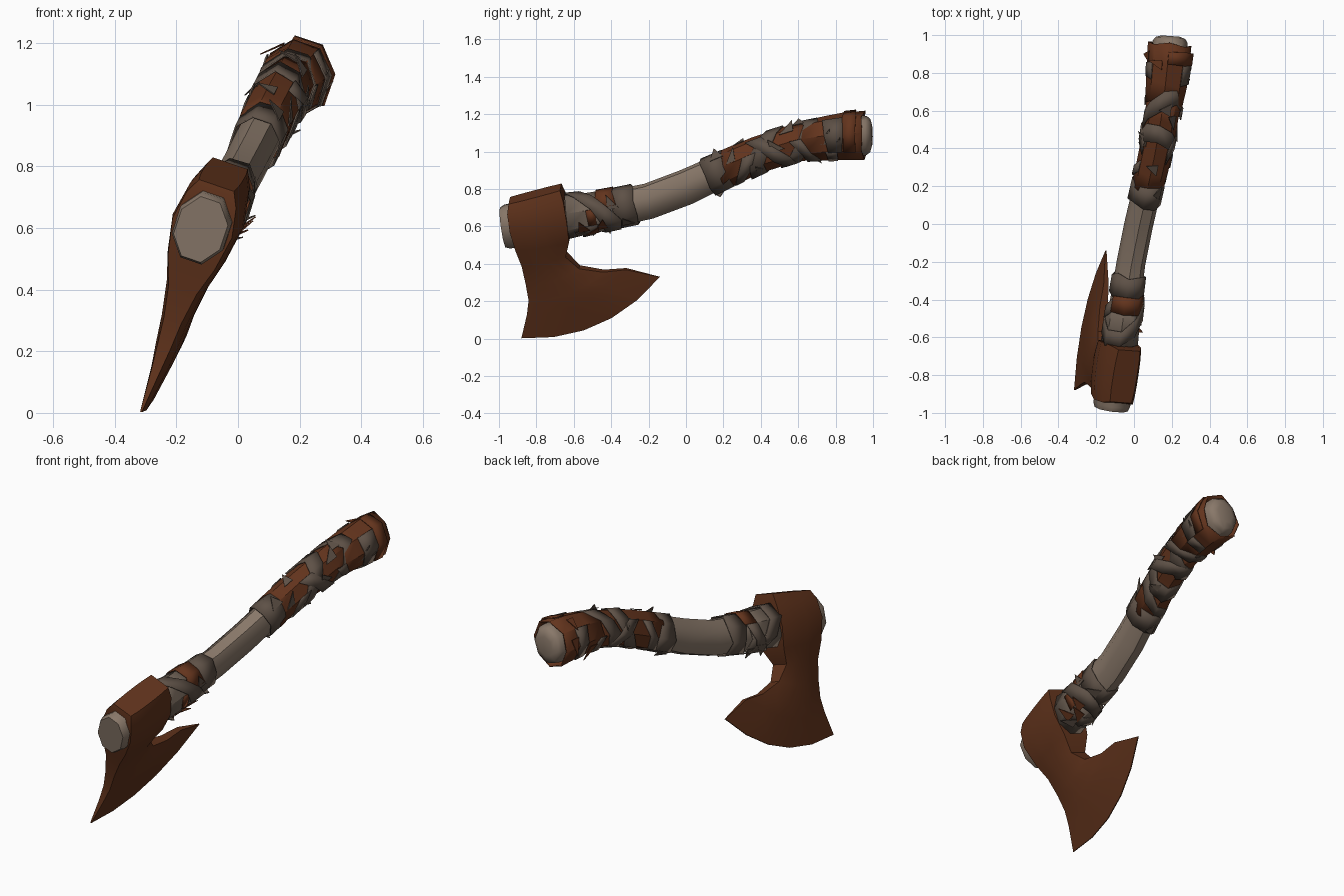
import bpy, bmesh, math, random
from mathutils import Vector

random.seed(4)
if "Cube" in bpy.data.objects:
    bpy.data.objects.remove(bpy.data.objects["Cube"], do_unlink=True)


def material(name, rgb):
    m = bpy.data.materials.new(name)
    m.use_nodes = True
    m.diffuse_color = (*rgb, 1)
    m.node_tree.nodes["Principled BSDF"].inputs["Base Color"].default_value = (*rgb, 1)
    return m


WOOD = material("weathered wood", (0.25, 0.188, 0.142))
RUST = material("rusty iron", (0.115, 0.032, 0.011))
LEATHER = material("brown leather", (0.125, 0.034, 0.012))
CLOTH = material("grey cloth", (0.112, 0.082, 0.062))
PALE = material("pale cloth", (0.165, 0.125, 0.095))

# The axe is symmetric about a leaning plane
NORMAL = Vector((1, -0.075, -0.34)).normalized()


def place(y, z, a):
    return Vector((-0.25 + 0.34 * z + 0.075 * y, y, z)) + NORMAL * a


# Handle centre line: y, z, half height, half width
SPINE = [(-1.0, 0.592, 0.118, 0.096), (-0.65, 0.65, 0.108, 0.088), (-0.45, 0.683, 0.095, 0.08),
         (-0.2, 0.735, 0.095, 0.073), (0, 0.81, 0.095, 0.073), (0.15, 0.88, 0.09, 0.073),
         (0.4, 0.99, 0.083, 0.073), (0.6, 1.053, 0.083, 0.078), (0.8, 1.08, 0.096, 0.09),
         (0.92, 1.085, 0.105, 0.095), (1.0, 1.087, 0.105, 0.093)]


def sample(y):
    for p, q in zip(SPINE, SPINE[1:]):
        if y <= q[0] or q is SPINE[-1]:
            t = (y - p[0]) / (q[0] - p[0])
            return [p[i] + (q[i] - p[i]) * t for i in range(1, 4)]


def on_handle(y, ang, off=0.0, scale=1.0):
    z, ru, ra = sample(y)
    d = Vector((0.12, sample(y + 0.06)[0] - sample(y - 0.06)[0])).normalized()
    r = ((ru + off) * math.sin(ang)) * scale
    return place(y - d.y * r, z + d.x * r, (ra + off) * math.cos(ang) * scale)


SIDES = 8


def angle(i):
    return (i + 0.5) * math.tau / SIDES


def finish(name, bm, mat, smooth=30, thick=0.0):
    bmesh.ops.recalc_face_normals(bm, faces=bm.faces)
    me = bpy.data.meshes.new(name)
    bm.to_mesh(me)
    bm.free()
    ob = bpy.data.objects.new(name, me)
    bpy.context.collection.objects.link(ob)
    me.materials.append(mat)
    if thick:
        mod = ob.modifiers.new("thickness", 'SOLIDIFY')
        mod.thickness = thick
        mod.offset = 0
    if smooth:
        bpy.ops.object.select_all(action='DESELECT')
        ob.select_set(True)
        bpy.context.view_layer.objects.active = ob
        bpy.ops.object.shade_smooth_by_angle(angle=math.radians(smooth))


def loft(bm, rings, caps=True):
    vs = [[bm.verts.new(p) for p in ring] for ring in rings]
    n = len(vs[0])
    for a, b in zip(vs, vs[1:]):
        for i in range(n):
            bm.faces.new((a[i], a[(i + 1) % n], b[(i + 1) % n], b[i]))
    if caps:
        bm.faces.new(vs[0])
        bm.faces.new(vs[-1])


# Handle with softly rounded ends
bm = bmesh.new()
stations = [(-0.98, 0.9), (-0.955, 1)] + [(p[0], 1) for p in SPINE[1:-1]]
stations += [(0.965, 0.97), (0.985, 0.82), (0.995, 0.5)]
loft(bm, [[on_handle(y, angle(i), 0, s) for i in range(SIDES)] for y, s in stations])
finish("handle", bm, WOOD, 48)

# Axe head rows from poll to edge: front y z, back y z, middle and rim half thickness, bulge
ROWS = [(-0.945, 0.738, -0.67, 0.81, 0.066, 0.06, 0),
        (-0.95, 0.69, -0.65, 0.755, 0.092, 0.085, 0),
        (-0.935, 0.6, -0.63, 0.65, 0.112, 0.102, 0),
        (-0.905, 0.49, -0.62, 0.54, 0.092, 0.08, 0),
        (-0.875, 0.40, -0.64, 0.45, 0.066, 0.048, 0),
        (-0.855, 0.30, -0.57, 0.383, 0.048, 0.03, 0.02),
        (-0.84, 0.21, -0.44, 0.362, 0.04, 0.022, 0.04),
        (-0.85, 0.13, -0.32, 0.373, 0.03, 0.014, 0.06),
        (-0.88, 0.003, -0.14, 0.33, 0.003, 0.003, 0.1)]
COLS = 6
bm = bmesh.new()
rings = []
for fy, fz, by, bz, mid, rim, bulge in ROWS:
    right, left = [], []
    for c in range(COLS):
        t = c / (COLS - 1)
        swell = 4 * t * (1 - t)
        y = fy + (by - fy) * t + 0.4 * bulge * swell
        z = fz + (bz - fz) * t - 0.92 * bulge * swell
        th = rim + (mid - rim) * min(1, swell * 1.2)
        right.append(place(y, z, th))
        left.append(place(y, z, -th))
    rings.append(right + left[::-1])
loft(bm, rings)
bmesh.ops.triangulate(bm, faces=[f for f in bm.faces if len(f.verts) > 4])
finish("axe_head", bm, RUST, 25)


# Leather and cloth sleeves, slightly uneven
def sleeve(name, y0, y1, off, mat, steps=5):
    bm = bmesh.new()
    rings = []
    for k in range(steps + 1):
        y = y0 + (y1 - y0) * k / steps
        rings.append([on_handle(y + random.uniform(-0.012, 0.012), angle(i),
                                off + random.uniform(-0.003, 0.004)) for i in range(SIDES)])
    loft(bm, rings, caps=False)
    finish(name, bm, mat, 25, 0.008)


sleeve("grip_leather", 0.19, 0.66, 0.008, LEATHER)
sleeve("pommel_leather", 0.64, 0.95, 0.016, LEATHER, 3)
sleeve("neck_cloth", -0.64, -0.42, 0.005, PALE, 2)


# Straps circle the handle; rise slants them seen from the side, lean seen from the top
def strap(name, y, width, rise=0.0, lean=0.0, off=0.016, mat=CLOTH, part=SIDES, start=0):
    bm = bmesh.new()
    n = part if part == SIDES else part + 1
    pairs = []
    for k in range(n):
        ang = angle(k + start)
        c = y + rise * math.sin(ang) + lean * math.cos(ang)
        w = width * random.uniform(0.38, 0.62)
        o = off + random.uniform(-0.002, 0.004)
        pairs.append([bm.verts.new(on_handle(c + s * w, ang, o)) for s in (-1, 1)])
    for k in range(part):
        p, q = pairs[k], pairs[(k + 1) % n]
        bm.faces.new((p[0], q[0], q[1], p[1]))
    finish(name, bm, mat, 20, 0.006)


strap("neck_band", -0.325, 0.11, 0.0, 0.0, 0.009)
strap("neck_leather_patch", -0.42, 0.1, 0.0, 0.0, 0.012, LEATHER, 3, 0)
strap("neck_leather_scrap", -0.5, 0.05, 0.0, 0.0, 0.012, LEATHER, 1, -1)
strap("neck_cross_strap", -0.5, 0.085, -0.07, 0.08, 0.015)
strap("neck_under_strap", -0.47, 0.07, 0.06, -0.02, 0.012, CLOTH, 4, 3)
strap("grip_front_band", 0.17, 0.1, 0.0, 0.0, 0.012)
strap("grip_strap_1", 0.31, 0.06, 0.07, 0.02, 0.015, CLOTH, 5, 3)
strap("grip_strap_2", 0.43, 0.085, 0.06, -0.04)
strap("grip_strap_3", 0.46, 0.07, -0.08, 0.02, 0.019, CLOTH, 6, 3)
strap("grip_strap_4", 0.6, 0.09, 0.08, 0.03)
strap("grip_strap_5", 0.62, 0.065, -0.06, 0.0, 0.019, CLOTH, 4, 4)
strap("pommel_left_patch", 0.8, 0.09, 0.0, 0.0, 0.026, CLOTH, 2, -1)
strap("pommel_right_patch", 0.81, 0.09, 0.0, 0.0, 0.024, CLOTH, 2, 3)
strap("pommel_under_patch", 0.78, 0.07, 0.0, 0.0, 0.023, CLOTH, 1, 6)
strap("pommel_leather_patch", 0.88, 0.06, 0.0, 0.0, 0.026, LEATHER, 3, -1)


# Pointed torn ends that stand off the wraps
def torn_ends(name, spots, mat, off):
    bm = bmesh.new()
    for y in spots:
        ang = random.uniform(0, math.tau)
        w = random.uniform(0.022, 0.036)
        corners = [on_handle(y - w, ang, off), on_handle(y + w, ang, off),
                   on_handle(y + random.uniform(-0.05, 0.05), ang + 0.65, off + 0.024)]
        bm.faces.new([bm.verts.new(p) for p in corners])
    finish(name, bm, mat, 0, 0.004)


torn_ends("grip_torn_ends", [0.14 + 0.06 * i for i in range(12)], CLOTH, 0.012)
torn_ends("neck_torn_ends", [-0.56 + 0.06 * i for i in range(5)], CLOTH, 0.01)
torn_ends("neck_leather_scraps", [-0.55, -0.51, -0.46], LEATHER, 0.014)
torn_ends("pommel_torn_ends", [0.72, 0.84, 0.88], LEATHER, 0.02)
